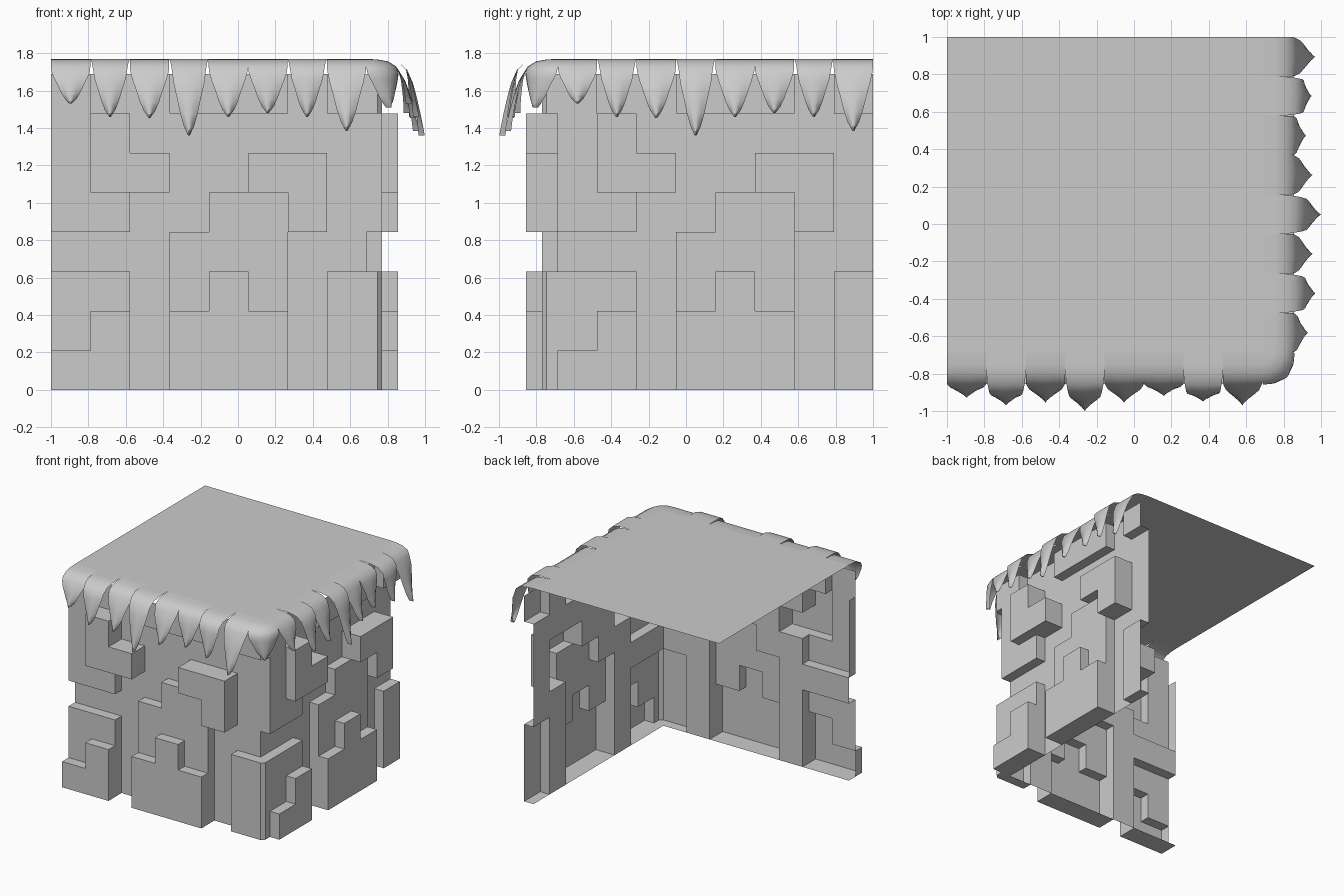
import bpy, math

if "Cube" in bpy.data.objects:
    bpy.data.objects.remove(bpy.data.objects["Cube"])

CELL = 0.211
BASE = 0.686           # innermost wall plane, measured from the middle
STEP = 0.085           # depth of one block layer
TOP = 1.77

# Block layers of one wall, bottom row first (0 = recessed, 2 = furthest out)
ROWS = ["22022201", "12022201", "11012101", "00011100",
        "11001120", "12200220", "12000000", "10011101"]


def make_object(name, quads, smooth=None):
    verts, faces = [], []
    for q in quads:
        faces.append(tuple(range(len(verts), len(verts) + len(q))))
        verts += q
    me = bpy.data.meshes.new(name)
    me.from_pydata(verts, [], faces)
    ob = bpy.data.objects.new(name, me)
    bpy.context.collection.objects.link(ob)
    bpy.context.view_layer.objects.active = ob
    ob.select_set(True)
    bpy.ops.object.mode_set(mode='EDIT')
    bpy.ops.mesh.select_all(action='SELECT')
    bpy.ops.mesh.remove_doubles(threshold=0.0005)
    bpy.ops.object.mode_set(mode='OBJECT')
    if smooth:
        bpy.ops.object.shade_smooth_by_angle(angle=math.radians(smooth))
    ob.select_set(False)
    return ob


# A run maps (s along the wall from 0, distance out, z) to space
def front(s, out, z):
    return (-1 + s, -out, z)


def right(s, out, z):
    return (out, -BASE + s, z)


def lev(r, c):
    if r < 0:
        return BASE
    return BASE + STEP * int(ROWS[r][c % 8])


# Stepped block walls
def wall(name, run):
    q = []
    for r in range(8):
        z0, z1 = r * CELL, (r + 1) * CELL
        for c in range(8):
            s0 = c * CELL
            s1 = min(s0 + CELL, 1.686)
            d, left, low = lev(r, c), lev(r, c - 1), lev(r - 1, c)
            q.append([run(s0, d, z0), run(s1, d, z0), run(s1, d, z1), run(s0, d, z1)])
            if abs(left - d) > 0.01:
                q.append([run(s0, left, z0), run(s0, d, z0), run(s0, d, z1), run(s0, left, z1)])
            if abs(low - d) > 0.01:
                q.append([run(s0, low, z0), run(s1, low, z0), run(s1, d, z0), run(s0, d, z0)])
    make_object(name, q)


wall("front_block_wall", front)
wall("right_block_wall", right)

# Corner blocks with a small chamfer, wrapping between the walls
m, b = BASE + STEP, BASE + STEP - 0.025
outline = [(BASE, -m), (b, -m), (m, -b), (m, -BASE)]
q = []
for z0, z1 in ((0, 3 * CELL), (7 * CELL, 8 * CELL)):
    for (xa, ya), (xb, yb) in zip(outline, outline[1:]):
        q.append([(xa, ya, z0), (xb, yb, z0), (xb, yb, z1), (xa, ya, z1)])
    cap = outline + [(BASE, -BASE)]
    q.append([(x, y, z0) for x, y in reversed(cap)])
    if z0 == 0:
        q.append([(x, y, z1) for x, y in cap])
make_object("corner_blocks", q)


# Grass: each drip rolls over the rim, then narrows and flares to a tip
def corner(u, out, z):
    a = math.radians(-45 + 45 * u)
    r = out - BASE
    return (BASE + r * math.cos(a), -BASE + r * math.sin(a), z)


def drip(place, tip_out, tip_z, raised=False):
    rim = [(BASE, TOP), (0.75, TOP - 0.004), (0.80, 1.757), (0.845, 1.73), (0.865, 1.70)]
    widths = [1, 1, 1, 1, 0.97]
    if raised:
        rim = [(BASE, TOP), (0.75, TOP), (0.80, 1.768), (0.86, 1.75), (0.905, 1.71)]
        widths = [1, 1, 1, 0.93, 0.86]
    o, z = rim[-1]
    for f, w in ((0.2, 0.84), (0.42, 0.66), (0.66, 0.48), (0.85, 0.29), (1, 0.05)):
        rim.append((o + (tip_out - o) * f ** 0.7, z + (tip_z - z) * f))
        widths.append(w if not raised else w * 0.93)
    us = [-1, -0.6, -0.2, 0.2, 0.6, 1]
    grid = []
    for i, ((o, z), w) in enumerate(zip(rim, widths)):
        bend = max(0, i - 3) / 6 * 0.035
        grid.append([place(u * w, o - bend * u * u, z) for u in us])
    return [[grid[i][j], grid[i + 1][j], grid[i + 1][j + 1], grid[i][j + 1]]
            for i in range(len(grid) - 1) for j in range(len(us) - 1)]


# Tip reach and tip height of the eight drips along a side
DRIPS = [(0.93, 1.53), (0.97, 1.46), (0.955, 1.455), (1.0, 1.36),
         (0.955, 1.46), (0.92, 1.48), (0.95, 1.46), (0.97, 1.385)]
q = [[(-1, -BASE, TOP), (BASE, -BASE, TOP), (BASE, 1, TOP), (-1, 1, TOP)]]
for run in (front, right):
    for i, (o, z) in enumerate(DRIPS):
        w = 1.686 / 8
        q += drip(lambda u, out, zz: run((i + 0.5 + u / 2) * w, out, zz), o, z, i in (1, 3, 6))
q += drip(corner, 0.875, 1.51)
make_object("grass_top", q, 50)
